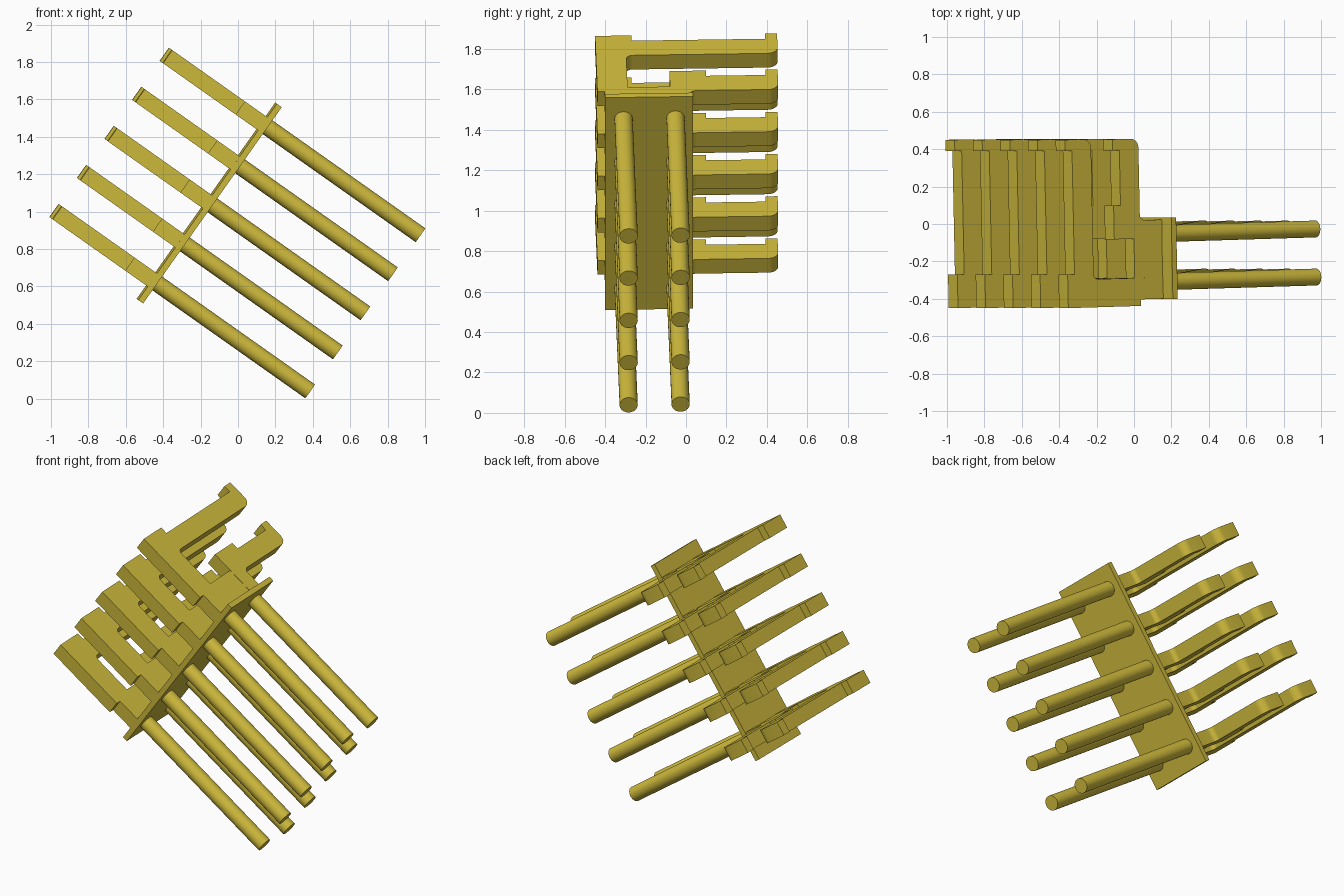
import bpy, bmesh, math
from mathutils import Matrix, Vector

if "Cube" in bpy.data.objects:
    bpy.data.objects.remove(bpy.data.objects["Cube"])

THICK = 0.086      # contact thickness
PITCH = 0.2556     # spacing of contacts along the plate
COUNT = 5

gold = bpy.data.materials.new("yellow_gold")
gold.diffuse_color = (0.62, 0.49, 0.045, 1)
gold.use_nodes = True
gold.node_tree.nodes["Principled BSDF"].inputs["Base Color"].default_value = gold.diffuse_color

# tilted frame: s runs along the pins, y across, p along the plate
P = Vector((0.577, 0, 0.817)).normalized()
S = Vector((0.817, 0.025, -0.577)).normalized()
Y = P.cross(S).normalized()
FRAME = Matrix((S, Y, P)).transposed().to_4x4()
FRAME.translation = Vector((-0.68, 0, 1.4175))


def finish(bm, name):
    bmesh.ops.recalc_face_normals(bm, faces=bm.faces)
    me = bpy.data.meshes.new(name)
    bm.to_mesh(me)
    bm.free()
    me.transform(FRAME)
    me.materials.append(gold)
    ob = bpy.data.objects.new(name, me)
    bpy.context.collection.objects.link(ob)
    bpy.ops.object.select_all(action='DESELECT')
    ob.select_set(True)
    bpy.context.view_layer.objects.active = ob
    bpy.ops.object.shade_smooth_by_angle(angle=math.radians(30))
    return ob


def rounded(points, steps=6):
    """Outline from (s, y, corner radius) entries."""
    out = []
    n = len(points)
    for i, (x, y, r) in enumerate(points):
        c = Vector((x, y))
        if r == 0:
            out.append(c)
            continue
        a = (Vector(points[i - 1][:2]) - c).normalized()
        b = (Vector(points[(i + 1) % n][:2]) - c).normalized()
        centre = c + (a + b) * r
        for k in range(steps + 1):
            t = k / steps * math.pi / 2
            out.append(centre - b * r * math.cos(t) - a * r * math.sin(t))
    return out


def slab(name, points, p, thick=THICK):
    bm = bmesh.new()
    vs = [bm.verts.new((q.x, q.y, p - thick / 2)) for q in rounded(points)]
    face = bm.faces.new(vs)
    ext = bmesh.ops.extrude_face_region(bm, geom=[face])
    top = [v for v in ext["geom"] if isinstance(v, bmesh.types.BMVert)]
    bmesh.ops.translate(bm, verts=top, vec=(0, 0, thick))
    return finish(bm, name)


def box(s0, s1, y0, y1):
    return [(s0, y0, 0), (s1, y0, 0), (s1, y1, 0), (s0, y1, 0)]


def pin(name, y, p, s0=0.64, s1=1.658, r=0.045):
    bm = bmesh.new()
    m = Matrix.Translation(((s0 + s1) / 2, y, p)) @ Matrix.Rotation(math.pi / 2, 4, 'Y')
    bmesh.ops.create_cone(bm, cap_ends=True, segments=28, radius1=r, radius2=r,
                          depth=s1 - s0, matrix=m)
    return finish(bm, name)


# long bent contact with raised pads at both ends of its bar
outer = [(0, -0.45, 0), (0.477, -0.45, 0), (0.477, -0.415, 0), (0.63, -0.415, 0),
         (0.63, -0.30, 0), (0.17, -0.30, 0.03), (0.17, 0.45, 0.05), (0, 0.45, 0),
         (0, 0.39, 0), (0.045, 0.39, 0), (0.045, -0.27, 0), (0, -0.27, 0)]
# short bent contact
inner = [(0.31, -0.09, 0), (0.63, -0.09, 0), (0.63, 0.008, 0), (0.48, 0.008, 0.03),
         (0.48, 0.445, 0.05), (0.31, 0.445, 0), (0.31, 0.385, 0), (0.355, 0.385, 0),
         (0.355, 0.09, 0), (0.31, 0.09, 0)]

for i in range(COUNT):
    p = (i - (COUNT - 1) / 2) * PITCH
    slab(f"outer_contact_{i}", outer, p)
    slab(f"inner_contact_{i}", inner, p)
    # spacer block joining the two contacts
    slab(f"spacer_{i}", box(0.44, 0.63, -0.30, -0.09), p, THICK - 0.004)
    pin(f"front_pin_{i}", -0.325, p)
    pin(f"back_pin_{i}", -0.068, p)

# thin carrier plate through all contacts
slab("carrier_plate", box(0.623, 0.655, -0.416, 0.018), 0, 1.285)
